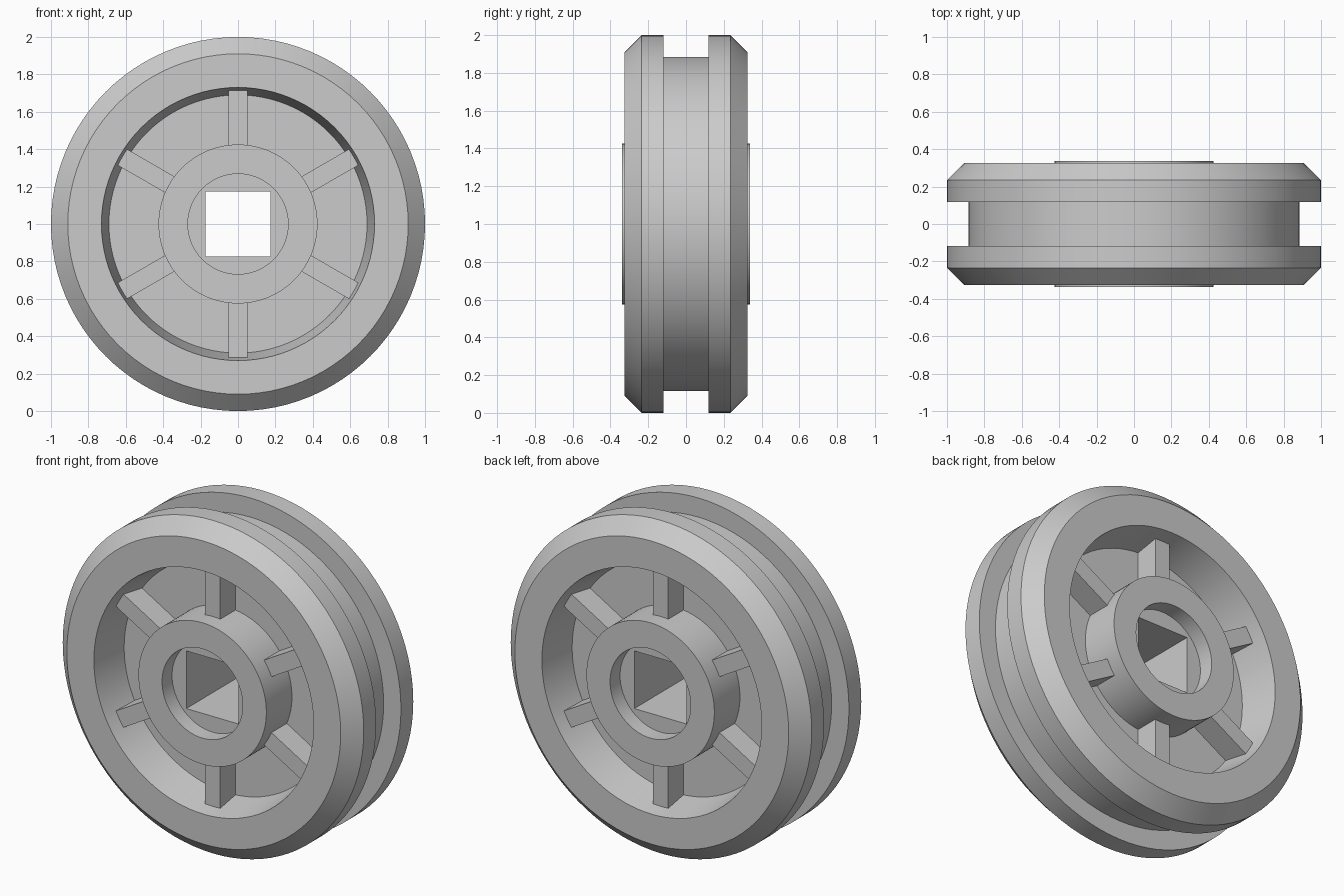
import bpy, bmesh
from math import pi, sin, cos, radians
from mathutils import Matrix

if "Cube" in bpy.data.objects:
    bpy.data.objects.remove(bpy.data.objects["Cube"])

SEGMENTS = 96
CENTRE_Z = 1.0
HALF_SQUARE = 0.173


def finish(name, bm):
    bmesh.ops.recalc_face_normals(bm, faces=bm.faces)
    mesh = bpy.data.meshes.new(name)
    bm.to_mesh(mesh)
    bm.free()
    obj = bpy.data.objects.new(name, mesh)
    obj.location.z = CENTRE_Z
    bpy.context.collection.objects.link(obj)
    bpy.ops.object.select_all(action='DESELECT')
    obj.select_set(True)
    bpy.context.view_layer.objects.active = obj
    bpy.ops.object.shade_smooth_by_angle(angle=radians(25))
    return obj


# Wheel body: half profile (radius, y) from axle hole to groove; None = square hole
half = [(None, 0.243), (0.268, 0.243), (0.268, 0.338), (0.425, 0.338),
        (0.425, 0.095), (0.69, 0.095), (0.73, 0.325), (0.91, 0.325),
        (1.0, 0.235), (1.0, 0.118), (0.885, 0.118)]
profile = half + [(r, -y) for r, y in reversed(half)]

bm = bmesh.new()
rings = []
for r, y in profile:
    ring = []
    for i in range(SEGMENTS):
        a = 2 * pi * i / SEGMENTS
        c, s = cos(a), sin(a)
        radius = HALF_SQUARE / max(abs(c), abs(s)) if r is None else r
        ring.append(bm.verts.new((radius * c, y, radius * s)))
    rings.append(ring)
for k, ring in enumerate(rings):
    nxt = rings[(k + 1) % len(rings)]
    for i in range(SEGMENTS):
        j = (i + 1) % SEGMENTS
        bm.faces.new((ring[i], ring[j], nxt[j], nxt[i]))
finish("wheel_body", bm)

# Spokes: six ribs on each face of the web, from hub to rim
R_IN, R_OUT, Y_IN, Y_OUT, WIDTH = 0.41, 0.715, 0.09, 0.24, 0.10
for side, label in ((-1, "front"), (1, "back")):
    bm = bmesh.new()
    for i in range(6):
        matrix = (Matrix.Rotation(i * pi / 3, 4, 'Y')
                  @ Matrix.Translation((0, side * (Y_IN + Y_OUT) / 2, (R_IN + R_OUT) / 2))
                  @ Matrix.Diagonal((WIDTH, Y_OUT - Y_IN, R_OUT - R_IN, 1)))
        bmesh.ops.create_cube(bm, size=1, matrix=matrix)
    finish(label + "_spokes", bm)
